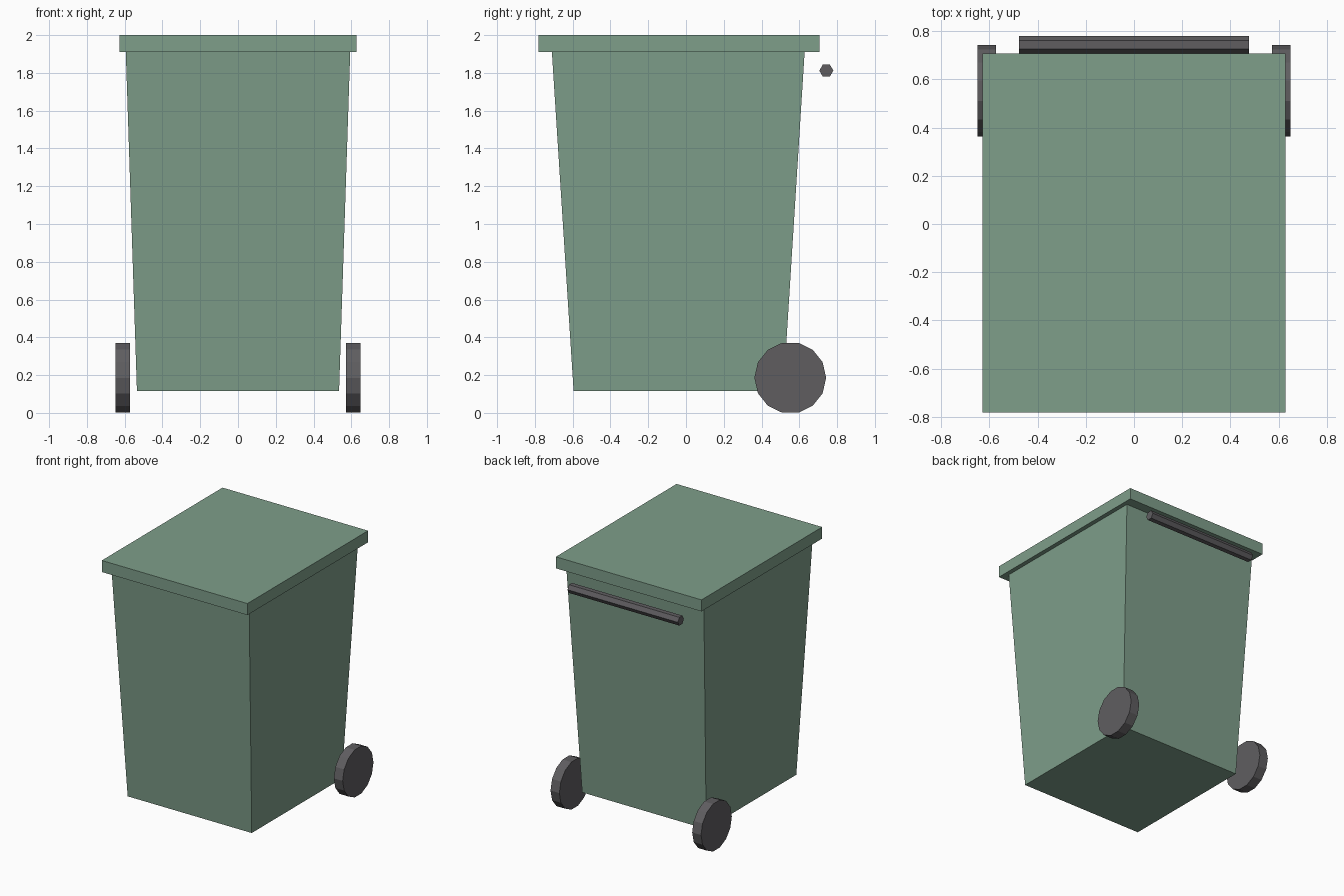
import bpy, bmesh
from math import cos, sin, tau

default = bpy.data.objects.get("Cube")
if default:
    bpy.data.objects.remove(default, do_unlink=True)


def material(name, rgb):
    mat = bpy.data.materials.new(name)
    mat.use_nodes = True
    color = (*rgb, 1.0)
    mat.diffuse_color = color
    bsdf = next(n for n in mat.node_tree.nodes if n.type == "BSDF_PRINCIPLED")
    bsdf.inputs["Base Color"].default_value = color
    return mat


def loft(name, start, end, mat):
    """Closed flat-sided solid between two matching rings of points."""
    bm = bmesh.new()
    a = [bm.verts.new(p) for p in start]
    b = [bm.verts.new(p) for p in end]
    bm.faces.new(a)
    bm.faces.new(b)
    for i in range(len(a)):
        j = (i + 1) % len(a)
        bm.faces.new((a[i], a[j], b[j], b[i]))
    bmesh.ops.recalc_face_normals(bm, faces=bm.faces)
    mesh = bpy.data.meshes.new(name)
    bm.to_mesh(mesh)
    bm.free()
    mesh.materials.append(mat)
    obj = bpy.data.objects.new(name, mesh)
    bpy.context.collection.objects.link(obj)
    return obj


def rectangle(half_x, front, back, z):
    return [(-half_x, front, z), (half_x, front, z),
            (half_x, back, z), (-half_x, back, z)]


def ring(x, y, z, radius, sides):
    return [(x, y + radius * cos(tau * i / sides), z + radius * sin(tau * i / sides))
            for i in range(sides)]


green = material("muted green plastic", (0.21, 0.342, 0.254))
grey = material("dark grey rubber", (0.115, 0.111, 0.118))

# Tapered container and overhanging lid
loft("bin_body", rectangle(0.535, -0.595, 0.515, 0.115),
     rectangle(0.594, -0.71, 0.628, 1.91), green)
loft("lid", rectangle(0.628, -0.781, 0.706, 1.91),
     rectangle(0.628, -0.781, 0.706, 2.0), green)

# Rear grab bar
loft("handle_bar", ring(-0.476, 0.743, 1.812, 0.037, 6),
     ring(0.476, 0.743, 1.812, 0.037, 6), grey)

# Pair of rear wheels
for side, label in ((1, "left"), (-1, "right")):
    loft(label + "_wheel", ring(side * 0.573, 0.552, 0.186, 0.19, 14),
         ring(side * 0.649, 0.552, 0.186, 0.19, 14), grey)
